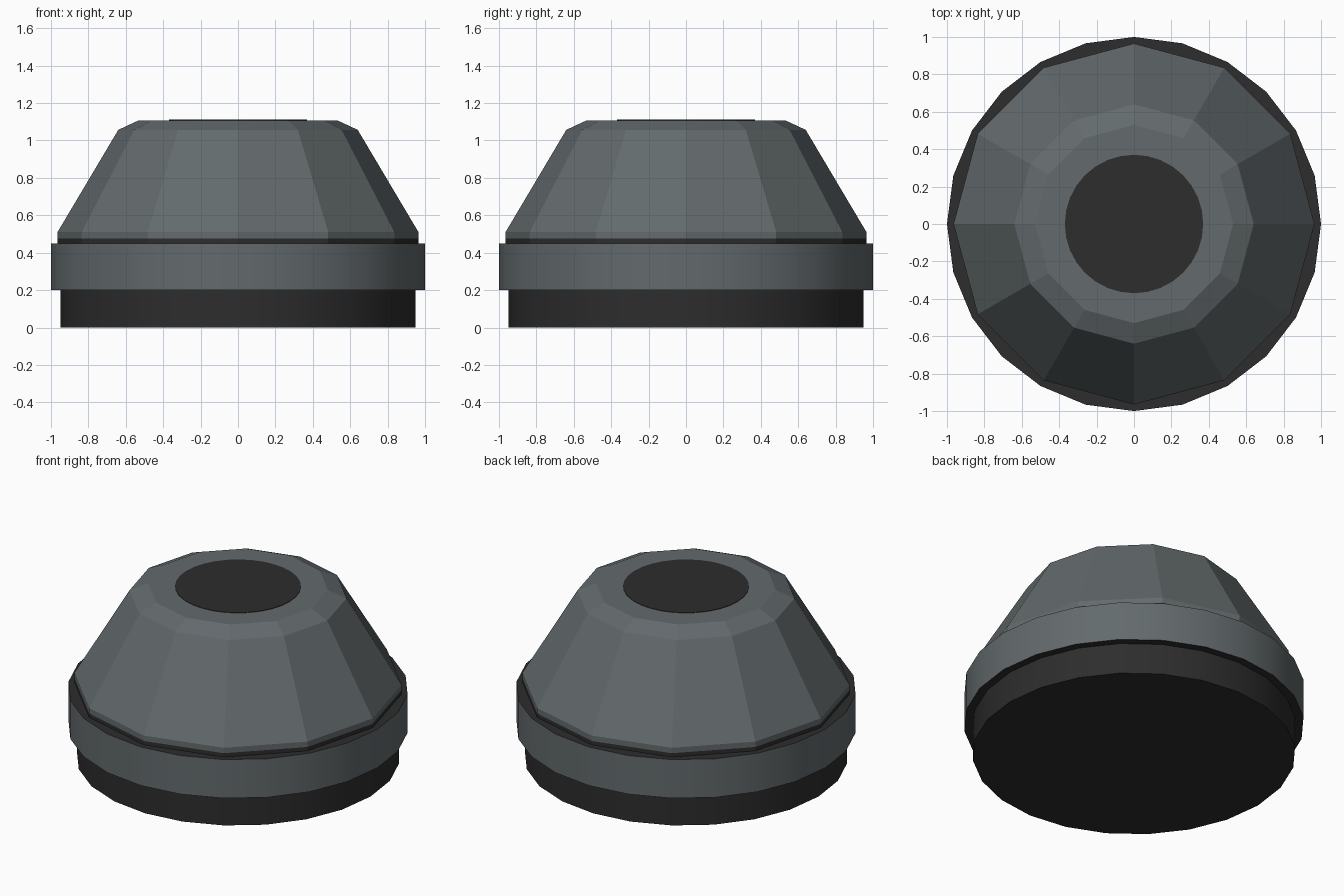
import bpy, bmesh, math

if "Cube" in bpy.data.objects:
    bpy.data.objects.remove(bpy.data.objects["Cube"])


def material(name, rgb):
    m = bpy.data.materials.new(name)
    m.diffuse_color = (*rgb, 1)
    m.use_nodes = True
    m.node_tree.nodes["Principled BSDF"].inputs["Base Color"].default_value = m.diffuse_color
    return m


GREY = material("slate grey", (0.125, 0.145, 0.152))
DARK = material("near black", (0.026, 0.026, 0.026))


def lathe(name, sides, profile, mats, smooth=False):
    """Closed turned solid from (radius, z) points; mats = bottom cap, each band, top cap."""
    bm = bmesh.new()
    rings = [[bm.verts.new((r * math.cos(2 * math.pi * i / sides),
                            r * math.sin(2 * math.pi * i / sides), z))
              for i in range(sides)] for r, z in profile]
    bm.faces.new(rings[0][::-1]).material_index = mats[0]
    for k in range(len(rings) - 1):
        a, b = rings[k], rings[k + 1]
        for i in range(sides):
            j = (i + 1) % sides
            f = bm.faces.new((a[i], a[j], b[j], b[i]))
            f.material_index = mats[k + 1]
            f.smooth = smooth
    bm.faces.new(rings[-1]).material_index = mats[-1]
    if smooth:
        for e in bm.edges:
            e.smooth = e.calc_face_angle(0) < math.radians(30)
    me = bpy.data.meshes.new(name)
    bm.to_mesh(me)
    bm.free()
    me.materials.append(GREY)
    me.materials.append(DARK)
    ob = bpy.data.objects.new(name, me)
    bpy.context.collection.objects.link(ob)
    return ob


# Dark foot
lathe("base", 24, [(0.95, 0), (0.95, 0.2)], [1, 1, 1], True)
# Grey collar with dark upper and lower faces
lathe("collar", 24, [(1, 0.2), (1, 0.45)], [1, 0, 1], True)
# Twelve-sided tapered body with dark seam and chamfered rim
lathe("body", 12,
      [(0.965, 0.45), (0.965, 0.475), (0.965, 0.51), (0.64, 1.057), (0.53, 1.108)],
      [1, 1, 0, 0, 0, 0])
# Dark round opening plate on top
lathe("top_opening", 32, [(0.37, 1.105), (0.37, 1.111)], [1, 1, 1])
